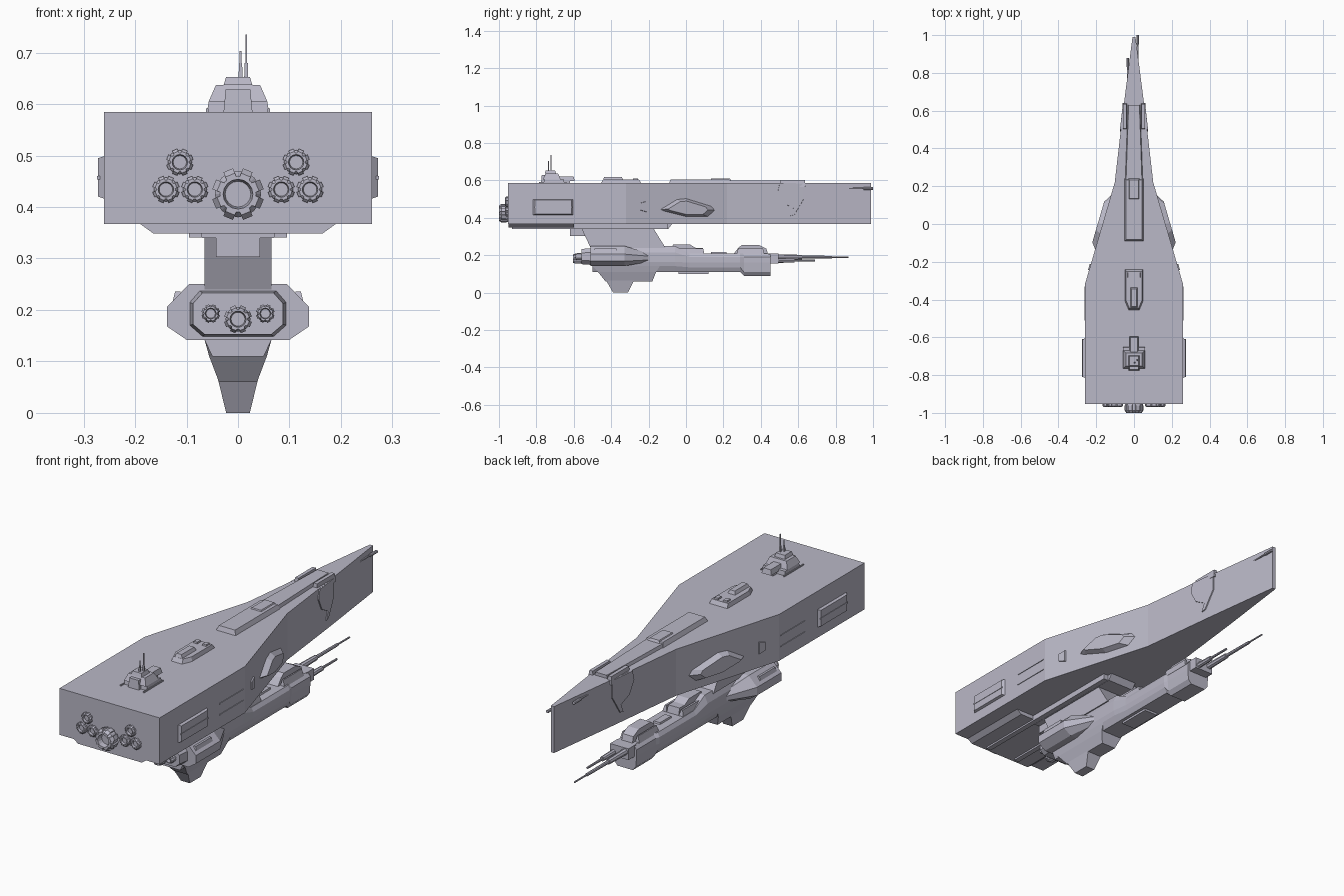
import bpy, bmesh, math

cube = bpy.data.objects.get("Cube")
if cube:
    bpy.data.objects.remove(cube)

paint = bpy.data.materials.new("pale_lilac_grey")
paint.use_nodes = True
COLOUR = (0.49, 0.48, 0.57, 1)
paint.diffuse_color = COLOUR
paint.node_tree.nodes["Principled BSDF"].inputs["Base Color"].default_value = COLOUR


def loft(name, rings, mirror=False):
    """Skin a list of point rings, cap both ends, optionally repeat across x."""
    bm = bmesh.new()
    for side in ((1, -1) if mirror else (1,)):
        skin = [[bm.verts.new((side * x, y, z)) for x, y, z in r] for r in rings]
        n = len(skin[0])
        for a, b in zip(skin, skin[1:]):
            for i in range(n):
                j = (i + 1) % n
                bm.faces.new((a[i], a[j], b[j], b[i]))
        bm.faces.new(skin[0])
        bm.faces.new(skin[-1])
    bmesh.ops.recalc_face_normals(bm, faces=bm.faces)
    mesh = bpy.data.meshes.new(name)
    bm.to_mesh(mesh)
    bm.free()
    mesh.materials.append(paint)
    obj = bpy.data.objects.new(name, mesh)
    bpy.context.collection.objects.link(obj)
    return obj


def block(name, x, y, z, taper=0.0, mirror=False):
    """Box from (min, max) ranges; the top shrinks by taper on each side."""
    def rect(h, t):
        return [(x[0] + t, y[0] + t, h), (x[1] - t, y[0] + t, h),
                (x[1] - t, y[1] - t, h), (x[0] + t, y[1] - t, h)]
    return loft(name, [rect(z[0], 0), rect(z[1], taper)], mirror)


def side_prism(name, profile, half):
    """Extrude a (y, z) profile across x."""
    return loft(name, [[(x, y, z) for y, z in profile] for x in (-half, half)])


def both(half_profile):
    """Close a (x, z) half outline into a symmetric one."""
    return half_profile + [(-x, z) for x, z in reversed(half_profile)]


def section(y, half_profile):
    return [(x, y, z) for x, z in both(half_profile)]


def circle(x, y, z, r, n=16):
    return [(x + r * math.cos(math.tau * i / n), y, z + r * math.sin(math.tau * i / n))
            for i in range(n)]


def rod(name, x, z, steps, n=8):
    """Stepped bar along y from (y, radius) pairs."""
    return loft(name, [circle(x, y, z, r, n) for y, r in steps])


def nozzle(name, x, z, r, base, tip):
    """Hollow engine bell with ribs around its rim."""
    length = tip - base
    steps = [(0, .75), (.25, .9), (.75, .9), (1, .7), (1, .58), (.55, .5)]
    rod(name, x, z, [(base + length * t, r * k) for t, k in steps], 16)
    for i in range(8):
        a = math.tau * (i + .5) / 8
        rib = []
        for t, lo, hi in ((.1, .7, .92), (.35, .8, 1), (.75, .8, 1), (1, .6, .8)):
            rib.append([(x + r * (k * math.cos(a) - s * math.sin(a)), base + length * t,
                         z + r * (k * math.sin(a) + s * math.cos(a)))
                        for k, s in ((lo, -.2), (hi, -.2), (hi, .2), (lo, .2))])
        loft(name + "_rib", rib)


# Main hull: long wedge
PLAN = [(-.953, .26), (-.32, .26), (.22, .102), (.6, .058), (.99, .008)]
FLOOR, DECK = .367, .585
loft("main_hull", [[(w, y, FLOOR), (w, y, DECK), (-w, y, DECK), (-w, y, FLOOR)]
                   for y, w in PLAN])


def hull_x(y):
    for (a, p), (b, q) in zip(PLAN, PLAN[1:]):
        if y <= b:
            return p + (q - p) * (y - a) / (b - a)
    return PLAN[-1][1]


def side_panel(name, outline, depth, shrink=.9):
    """Raised plate following both hull sides."""
    cy = sum(p[0] for p in outline) / len(outline)
    cz = sum(p[1] for p in outline) / len(outline)
    outer = [(cy + (y - cy) * shrink, cz + (z - cz) * shrink) for y, z in outline]
    loft(name, [[(hull_x(y) - .004, y, z) for y, z in outline],
                [(hull_x(y) + depth, y, z) for y, z in outer]], True)


def strip(y0, y1, z0, z1):
    return [(y0, z0), (y1, z0), (y1, z1), (y0, z1)]


# Hull side fittings
side_panel("side_hangar", strip(-.82, -.6, .415, .5), .012, .88)
side_panel("side_hangar_lid", strip(-.81, -.61, .453, .46), .014, 1)
for z in (.43, .482):
    side_panel("side_slot", strip(-.51, -.33, z - .002, z + .002), .003, 1)
side_panel("side_bracket", [(-.245, .44), (-.21, .43), (-.21, .49), (-.245, .48)], .006)
side_panel("side_blister", [(-.14, .445), (-.05, .5), (0, .505), (.14, .462),
                            (.158, .44), (.12, .405), (0, .405), (-.12, .435)], .026, .72)
side_panel("bow_cheek", [(.63, .585), (.63, .5), (.58, .415), (.56, .41),
                         (.575, .45), (.52, .48), (.49, .54), (.5, .585)], .005, .98)

# Deck spine
block("deck_spine", (-.05, .05), (-.09, .24), (DECK, .606), .008)
loft("deck_strip", [[(-w, y, DECK), (w, y, DECK), (w * .9, y, .6), (-w * .9, y, .6)]
                    for y, w in ((.22, .047), (.63, .032))])
block("spine_ridge", (-.03, .03), (.13, .24), (.6, .611), .006)
block("bow_rail", (.035, .062), (.5, .64), (.565, .603), .005, True)

# Deck bump amidships
loft("deck_bump", [[(x * k, -.345 + (y + .345) * k, z) for x, y in
                    ((-.047, -.24), (.047, -.24), (.047, -.41), (.028, -.455),
                     (-.028, -.455), (-.047, -.41))] for z, k in ((DECK, 1), (.604, .9))])
block("bump_ridge", (-.021, .021), (-.445, -.335), (.6, .619), .008)
block("bump_hatch", (.012, .034), (-.285, -.255), (.6, .611), .002, True)

# Command tower
block("tower_base", (-.06, .06), (-.76, -.65), (DECK, .605), .003)
block("tower_body", (-.057, .057), (-.765, -.67), (.605, .637), .014)
block("tower_top", (-.028, .028), (-.755, -.695), (.637, .653), .005)
block("tower_window", (-.028, .028), (-.775, -.745), (DECK, .628), .004)
block("tower_bow_box", (-.025, .025), (-.69, -.595), (.598, .622), .006)
block("tower_bow_foot", (-.018, .018), (-.69, -.62), (DECK, .6))
block("tower_rail", (.057, .062), (-.785, -.64), (DECK, .591), 0, True)
for x, y, top in ((.005, -.735, .703), (.016, -.722, .735)):
    block("tower_mast_foot", (x - .004, x + .004), (y - .004, y + .004), (.65, .68), .001)
    block("tower_mast", (x - .0018, x + .0018), (y - .0018, y + .0018), (.67, top))

# Bow probes
for x, z, tip in ((.02, .557, 1.0), (-.033, .566, .88)):
    rod("bow_probe", x, z, [(tip - .15, .004), (tip - .05, .004), (tip - .05, .007), (tip, .007)])
    block("bow_probe_mount", (min(x, 0), max(x, 0)), (tip - .14, tip - .12), (z - .004, z + .004))

# Main engines
nozzle("main_engine", 0, .425, .05, -.945, -1.0)
for x, z in ((.113, .487), (.14, .434), (.084, .434)):
    for s in (-1, 1):
        nozzle("small_engine", s * x, z, .026, -.945, -.968)

# Belly
BELLY = [(.19, FLOOR), (.165, .349)]
loft("belly_plate", [section(y, BELLY) for y in (-.95, -.6)])
block("belly_rail", (.07, .095), (-.93, -.1), (.341, FLOOR), 0, True)
side_prism("belly_keel", [(-.62, FLOOR), (-.62, .34), (-.095, .34), (-.075, FLOOR)], .07)
block("belly_box", (-.043, .043), (-.62, -.54), (.303, .345))

# Pylon joining both hulls
side_prism("pylon", [(-.56, .345), (-.51, .24), (-.11, .24), (-.175, .345)], .065)

# Lower hull
BODY = [(.05, .11), (.065, .142), (.07, .165), (.07, .215), (.055, .25)]
LOW = [(.05, .11), (.062, .135), (.066, .16), (.066, .19), (.055, .208)]
BOW = [(.04, .09), (.056, .11), (.06, .16), (.06, .19), (.045, .208)]
loft("lower_hull", [section(y, p) for y, p in
                    ((-.5, BODY), (-.06, BODY), (.02, LOW), (.29, LOW), (.31, BOW), (.452, BOW))])
WING = [(.1, .142), (.138, .168), (.138, .206), (.095, .25)]
WAIST = [(.055, .165), (.07, .175), (.07, .195), (.055, .21)]
loft("lower_wings", [section(y, p) for y, p in ((-.51, WING), (-.33, WING), (-.2, WAIST))])
NEST = [(.07, .148), (.095, .17), (.095, .215), (.075, .238)]
loft("engine_nest", [section(y, p) for y, p in
                     ((-.5, NEST), (-.56, [(x * .92, .19 + (z - .19) * .9) for x, z in NEST]))])
block("wing_rib", (.1, .134), (-.5, -.36), (.19, .236), .012, True)
nozzle("lower_engine", 0, .182, .027, -.55, -.605)
for s in (-1, 1):
    nozzle("lower_side_engine", s * .053, .193, .018, -.55, -.592)

# Keel fin
FIN = [((-.5, .142), (-.14, .142), .065), ((-.47, .11), (-.16, .11), .056),
       ((-.43, .06), (-.18, .06), .037)]
TIP = [((-.43, .07), (-.275, .07), .04), ((-.39, 0), (-.31, 0), .023)]
for name, rows in (("keel_fin", FIN), ("keel_fin_tip", TIP)):
    loft(name, [[(-w, a[0], a[1]), (w, a[0], a[1]), (w, b[0], b[1]), (-w, b[0], b[1])]
                for a, b, w in rows])
block("underside_pad", (-.035, .035), (-.04, .12), (.1, .115))

# Lower superstructure
side_prism("mid_house", [(-.08, .2), (-.07, .258), (.02, .258), (.05, .24), (.09, .24), (.1, .2)], .03)
block("mid_house_wing", (.03, .055), (-.05, .1), (.2, .235), .008, True)
side_prism("bow_house", [(.25, .2), (.28, .24), (.3, .255), (.39, .255), (.43, .235), (.44, .2)], .028)
block("bow_house_wing", (.028, .05), (.27, .42), (.2, .235), .008, True)
block("deck_hatch", (-.02, .02), (.13, .22), (.2, .216), .004)

# Forward guns
block("gun_mount", (-.048, .048), (.44, .495), (.155, .208))
rod("long_gun", -.03, .19, [(.48, .015), (.62, .012), (.62, .008), (.78, .007), (.78, .004), (.87, .004)])
rod("short_gun", .03, .172, [(.48, .013), (.58, .011), (.58, .006), (.69, .005)])
